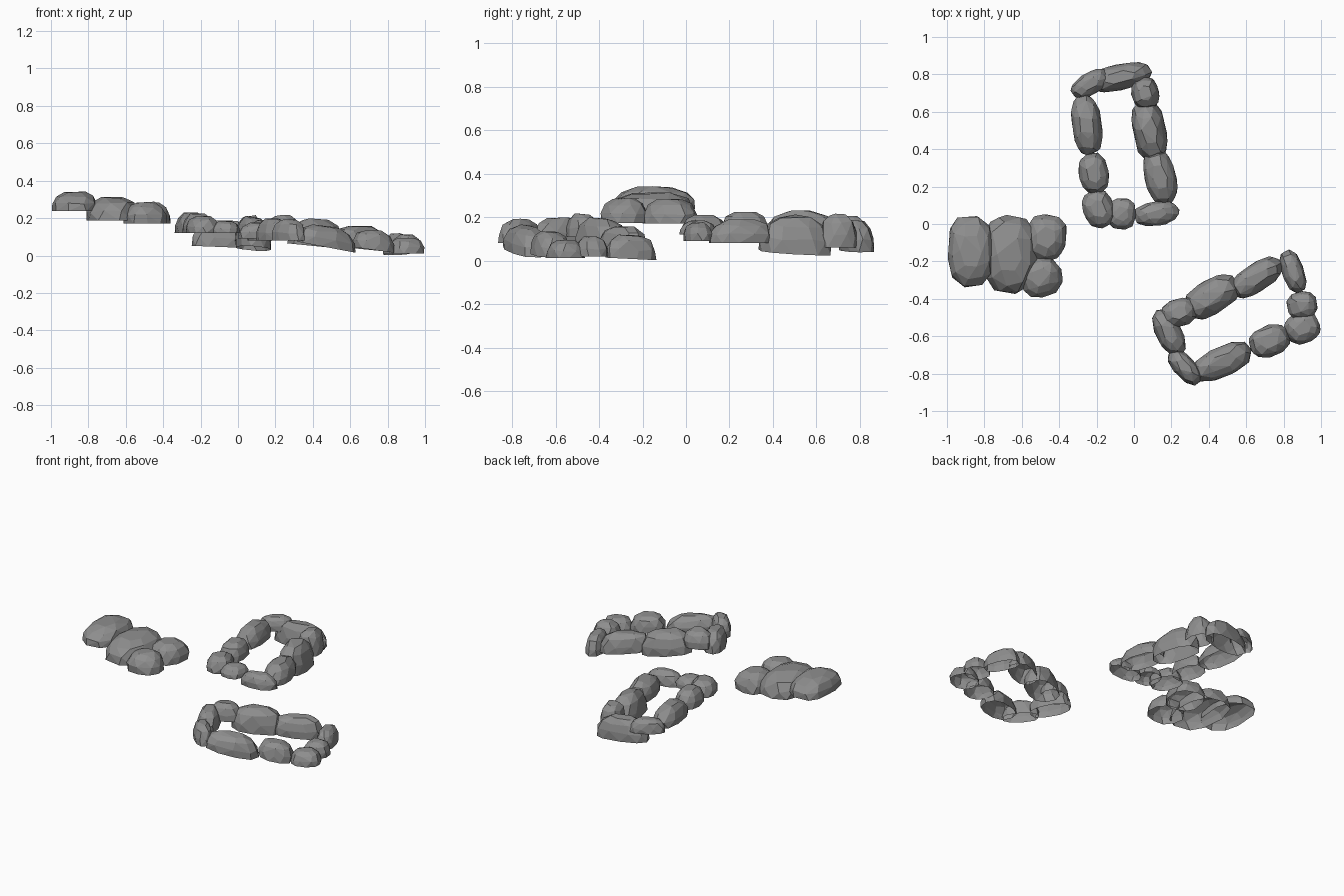
import bpy, bmesh, math, random

if "Cube" in bpy.data.objects:
    bpy.data.objects.remove(bpy.data.objects["Cube"])

stone = bpy.data.materials.new("stone grey")
stone.diffuse_color = (0.27, 0.27, 0.27, 1)
stone.use_nodes = True
stone.node_tree.nodes["Principled BSDF"].inputs["Base Color"].default_value = stone.diffuse_color

# Dome profile: height fraction, radius fraction, number of points
PROFILE = [(0.0, 1.0, 10), (0.4, 0.98, 10), (0.78, 0.8, 9), (1.0, 0.46, 6)]


def rock(name, x, y, a, b, ang, z0, z1, slope=(0, 0), seed=0):
    """Faceted hollow boulder: half length a along ang, half width b, open below."""
    rnd = random.Random(seed)
    bm = bmesh.new()
    c, s = math.cos(math.radians(ang)), math.sin(math.radians(ang))
    base = set()
    for t, r, n in PROFILE:
        off = rnd.random() * 6.28
        for i in range(n):
            th = off + 2 * math.pi * (i + rnd.uniform(-.12, .12)) / n
            ca, sa = math.cos(th), math.sin(th)
            k = r * rnd.uniform(0.97, 1.04)
            u = a * k * math.copysign(abs(ca) ** .82, ca)
            v = b * k * math.copysign(abs(sa) ** .82, sa)
            dx, dy = u * c - v * s, u * s + v * c
            h = t + (rnd.uniform(-.07, .03) if t > 0 else 0)
            tilt = (slope[0] * dx + slope[1] * dy) * (1 - 0.4 * t)
            vert = bm.verts.new((x + dx, y + dy, max(0, z0 + (z1 - z0) * h + tilt)))
            if t == 0:
                base.add(vert)
    res = bmesh.ops.convex_hull(bm, input=bm.verts)
    junk = {v for v in res["geom_interior"] + res["geom_unused"]
            if isinstance(v, bmesh.types.BMVert)}
    base -= junk
    bmesh.ops.delete(bm, geom=list(junk), context='VERTS')
    bmesh.ops.recalc_face_normals(bm, faces=bm.faces)
    # open underside
    under = [f for f in bm.faces if all(v in base for v in f.verts)]
    bmesh.ops.delete(bm, geom=under, context='FACES')
    bmesh.ops.dissolve_limit(bm, angle_limit=math.radians(7),
                             verts=bm.verts, edges=bm.edges)
    me = bpy.data.meshes.new(name)
    bm.to_mesh(me)
    bm.free()
    me.materials.append(stone)
    bpy.context.collection.objects.link(bpy.data.objects.new(name, me))


# Each rock: x, y, half length, half width, angle, bottom, top, slope
back_ring = [
    (-.235, .75, .11, .058, 30, .12, .205),
    (-.075, .785, .175, .068, 12, .045, .185, (-.04, 0)),
    (.06, .70, .088, .074, 100, .06, .215),
    (.083, .50, .168, .09, 100, .038, .205, (-.1, -.07)),
    (.14, .25, .15, .083, 103, .08, .19),
    (.12, .055, .12, .064, 8, .09, .175),
    (-.065, .055, .085, .075, 85, .12, .185),
    (-.19, .08, .105, .083, 110, .12, .21),
    (-.215, .27, .112, .081, 100, .12, .225),
    (-.253, .53, .16, .08, 97, .12, .228),
]
front_ring = [
    (.85, -.255, .12, .06, 110, .008, .12, (0, -.05)),
    (.655, -.285, .155, .076, 33, .035, .16, (-.1, 0)),
    (.415, -.39, .162, .092, 32, .05, .195, (-.1, 0)),
    (.24, -.475, .095, .075, 20, .11, .215),
    (.187, -.58, .135, .07, 117, .08, .20),
    (.27, -.765, .113, .058, 132, .08, .19),
    (.47, -.737, .168, .082, 25, .045, .155, (-.19, 0)),
    (.725, -.625, .11, .083, 20, .03, .135, (-.14, 0)),
    (.90, -.555, .095, .083, 25, .012, .095),
    (.90, -.435, .083, .075, 10, .02, .11),
]
pile = [
    (-.873, -.145, .193, .124, 90, .238, .34),
    (-.665, -.16, .208, .147, 88, .187, .312),
    (-.47, -.072, .125, .112, 80, .17, .285),
    (-.495, -.285, .115, .105, 20, .172, .285),
]
for group, rocks in (("back_ring_stone", back_ring),
                     ("front_ring_stone", front_ring),
                     ("pile_stone", pile)):
    for i, r in enumerate(rocks):
        rock(f"{group}_{i + 1}", *r, seed=i * 7 + len(group))
